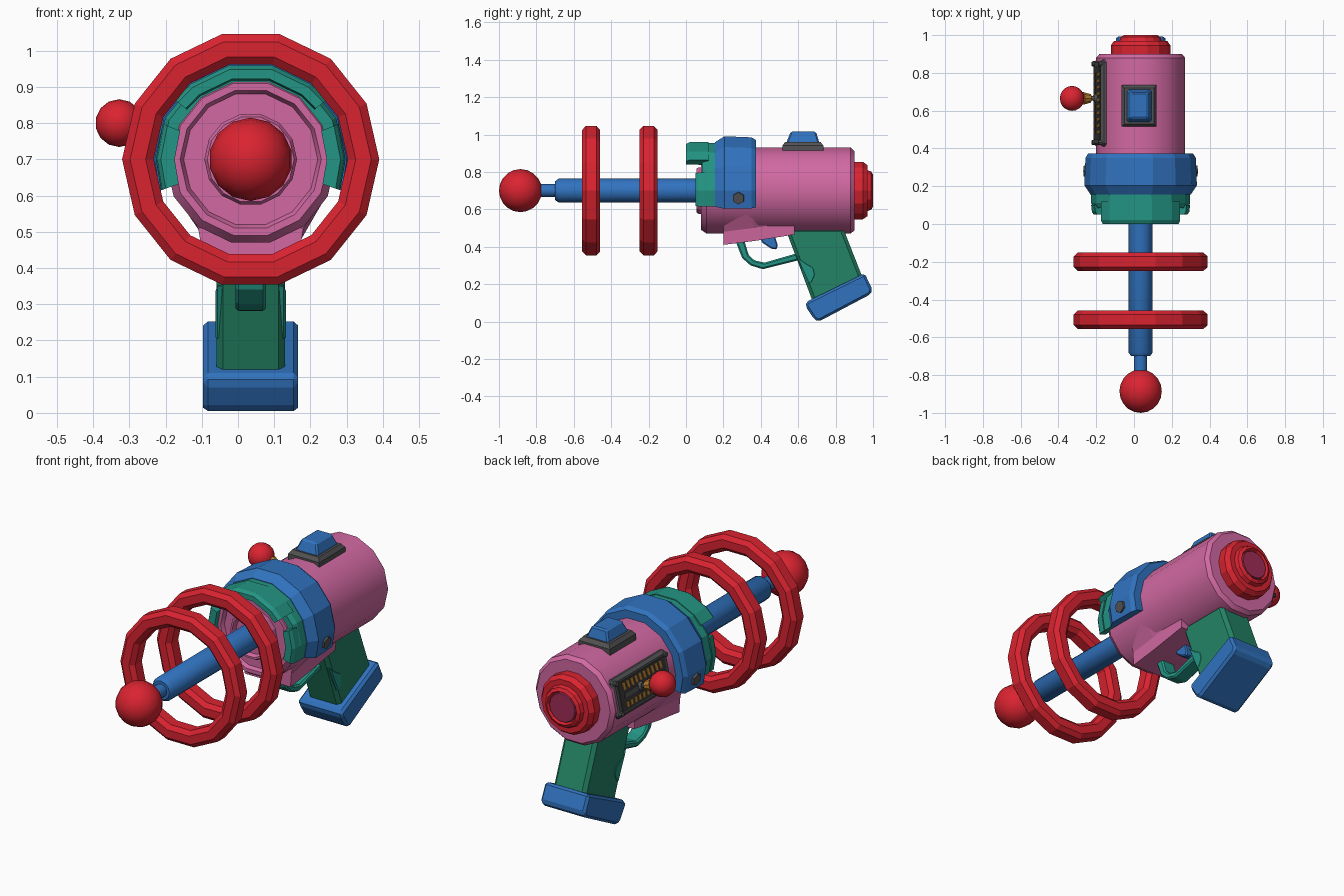
import bpy, bmesh, math
from mathutils import Vector, Matrix

if "Cube" in bpy.data.objects:
    bpy.data.objects.remove(bpy.data.objects["Cube"])

CX, CZ, SIDES = 0.035, 0.70, 14          # main axis runs along y


def mat(name, r, g, b):
    m = bpy.data.materials.new(name)
    m.diffuse_color = (r, g, b, 1)
    m.use_nodes = True
    m.node_tree.nodes["Principled BSDF"].inputs["Base Color"].default_value = m.diffuse_color
    return m


PINK = mat("pink", 0.64, 0.14, 0.36)
RED = mat("red", 0.70, 0.017, 0.03)
BLUE = mat("blue", 0.03, 0.17, 0.52)
TEAL = mat("teal", 0.017, 0.30, 0.23)
GREEN = mat("green", 0.017, 0.23, 0.13)
GREY = mat("grey", 0.085, 0.085, 0.09)
DARK = mat("dark_grey", 0.04, 0.04, 0.04)
GOLD = mat("gold", 0.55, 0.24, 0.03)
CRIMSON = mat("crimson", 0.35, 0.025, 0.09)


def finish(bm, name, m, smooth=None, bevel=0):
    bmesh.ops.recalc_face_normals(bm, faces=bm.faces)
    me = bpy.data.meshes.new(name)
    bm.to_mesh(me)
    bm.free()
    ob = bpy.data.objects.new(name, me)
    bpy.context.collection.objects.link(ob)
    me.materials.append(m)
    if bevel:
        mod = ob.modifiers.new("bevel", 'BEVEL')
        mod.width, mod.segments = bevel, 1
        mod.limit_method, mod.angle_limit = 'ANGLE', math.radians(30)
    if smooth:
        bpy.ops.object.select_all(action='DESELECT')
        ob.select_set(True)
        bpy.context.view_layer.objects.active = ob
        bpy.ops.object.shade_smooth_by_angle(angle=math.radians(smooth))
    return ob


def lathe(name, profile, m, angles=None, smooth=None, sides=SIDES):
    """Sweep a closed (radius, y) profile around the main axis, fully or over given angles."""
    full = angles is None
    if full:
        angles = [360 / sides * i for i in range(sides)]
    bm = bmesh.new()
    rows = []
    for a in angles:
        c, s = math.cos(math.radians(a)), math.sin(math.radians(a))
        rows.append([bm.verts.new((CX + r * c, y, CZ + r * s)) for r, y in profile])
    n, k = len(profile), len(rows)
    for i in range(k if full else k - 1):
        A, B = rows[i], rows[(i + 1) % k]
        for j in range(n):
            q = (j + 1) % n
            if profile[j][0] or profile[q][0]:
                bm.faces.new((A[j], A[q], B[q], B[j]))
    if not full:
        bm.faces.new(rows[0])
        bm.faces.new(rows[-1])
    bmesh.ops.remove_doubles(bm, verts=bm.verts, dist=1e-5)
    return finish(bm, name, m, smooth)


def loft(name, sections, m, bevel=0, smooth=None):
    """Join equal-length point loops and cap both ends."""
    bm = bmesh.new()
    rows = [[bm.verts.new(p) for p in s] for s in sections]
    n = len(rows[0])
    for A, B in zip(rows, rows[1:]):
        for j in range(n):
            bm.faces.new((A[j], A[(j + 1) % n], B[(j + 1) % n], B[j]))
    bm.faces.new(rows[0])
    bm.faces.new(rows[-1])
    return finish(bm, name, m, smooth, bevel)


def prism(name, pts, half, m, bevel=0):
    """Side outline in (y, z), extruded symmetrically across x."""
    return loft(name, [[(CX + s * half, y, z) for y, z in pts] for s in (-1, 1)], m, bevel)


def rod(name, p1, p2, r1, r2, m, sides=10, smooth=None):
    p1, p2 = Vector(p1), Vector(p2)
    d = p2 - p1
    M = Matrix.Translation((p1 + p2) / 2) @ d.to_track_quat('Z', 'Y').to_matrix().to_4x4()
    bm = bmesh.new()
    bmesh.ops.create_cone(bm, cap_ends=True, segments=sides, radius1=r1, radius2=r2,
                          depth=d.length, matrix=M)
    return finish(bm, name, m, smooth)


def ball(name, c, r, m):
    bm = bmesh.new()
    bmesh.ops.create_uvsphere(bm, u_segments=14, v_segments=10, radius=r,
                              matrix=Matrix.Translation(c) @ Matrix.Rotation(math.pi / 2, 4, 'X'))
    return finish(bm, name, m, 45)


# Barrel, tip ball and energy rings
ball("tip_ball", (CX, -0.885, CZ), 0.115, RED)
lathe("barrel", [(0, -0.8), (0.035, -0.8), (0.035, -0.7), (0.05, -0.7), (0.064, -0.68),
                 (0.064, 0.1), (0, 0.1)], BLUE, smooth=35, sides=12)
for i, y in enumerate((-0.507, -0.2)):
    lathe(f"barrel_ring_{i + 1}",
          [(0.355, y - 0.028), (0.333, y - 0.048), (0.29, y - 0.048), (0.268, y - 0.028),
           (0.268, y + 0.028), (0.29, y + 0.048), (0.333, y + 0.048), (0.355, y + 0.028)], RED)

# Main body with front lip and barrel socket
lathe("body", [(0, 0.10), (0.185, 0.10), (0.195, 0.08), (0.215, 0.08), (0.236, 0.11),
               (0.236, 0.88), (0.218, 0.90), (0, 0.90)], PINK, smooth=30)
lathe("barrel_socket", [(0, 0.075), (0.1, 0.075), (0.11, 0.055), (0.12, 0.055),
                        (0.128, 0.07), (0.128, 0.11), (0, 0.11)], PINK)


def under(y, low, w, h):
    return [(CX + x, y, z) for x, z in
            ((-0.135, low), (0.135, low), (0.14, low + 0.07), (w, h), (-w, h), (-0.14, low + 0.07))]


loft("under_housing", [under(0.2, 0.41, 0.145, 0.51), under(0.36, 0.43, 0.212, 0.605),
                       under(0.58, 0.465, 0.15, 0.56)], PINK)

# Rear cap
lathe("rear_cap", [(0, 0.89), (0.158, 0.89), (0.158, 0.945), (0.14, 0.97), (0.112, 0.97),
                   (0.105, 0.99), (0.088, 1.0), (0.08, 0.985), (0, 0.985)], RED)
lathe("rear_disc", [(0, 0.98), (0.08, 0.98), (0.075, 0.995), (0, 0.995)], CRIMSON)

# Wrap-around collars, open underneath
step = 360 / SIDES
arc = [-19] + [step * i for i in range(8)] + [199]
lathe("blue_collar", [(0.22, 0.155), (0.265, 0.155), (0.298, 0.205), (0.292, 0.35),
                      (0.278, 0.373), (0.22, 0.373)], BLUE, arc)
lathe("teal_collar", [(0.215, 0.085), (0.25, 0.085), (0.262, 0.11), (0.262, 0.18),
                      (0.215, 0.18)], TEAL, arc)
lathe("teal_visor", [(0.228, 0.0), (0.255, 0.0), (0.266, 0.02), (0.266, 0.12), (0.222, 0.12)],
      TEAL, [38] + [step * i for i in range(2, 6)] + [142])
for side, a in (("right", [-19, 0, 22]), ("left", [158, 180, 199])):
    lathe(f"teal_tab_{side}", [(0.21, 0.05), (0.248, 0.05), (0.258, 0.065), (0.262, 0.1),
                               (0.21, 0.1)], TEAL, a)
for side, s in (("right", 1), ("left", -1)):
    rod(f"collar_bolt_{side}", (CX + s * 0.26, 0.28, 0.665), (CX + s * 0.298, 0.28, 0.658),
        0.036, 0.033, GREY, 6)

# Grip, finger rest, base, trigger and guard
prism("grip", [(0.53, 0.50), (0.84, 0.50), (0.95, 0.22), (0.68, 0.10)], 0.095, GREEN, 0.018)
prism("finger_rest", [(0.585, 0.355), (0.655, 0.2), (0.675, 0.21), (0.692, 0.25),
                      (0.682, 0.29), (0.64, 0.315)], 0.097, TEAL, 0.006)
prism("grip_base", [(0.642, 0.105), (0.955, 0.258), (0.997, 0.17), (0.985, 0.145),
                    (0.71, 0.0), (0.685, 0.012), (0.64, 0.08)], 0.131, BLUE, 0.022)
prism("trigger_guard", [(0.265, 0.43), (0.30, 0.34), (0.345, 0.30), (0.41, 0.28),
                        (0.63, 0.335), (0.61, 0.37), (0.42, 0.315), (0.365, 0.327),
                        (0.335, 0.355), (0.31, 0.44)], 0.042, TEAL, 0.008)
prism("trigger", [(0.38, 0.47), (0.41, 0.42), (0.455, 0.39), (0.485, 0.385), (0.49, 0.41),
                  (0.47, 0.47)], 0.026, BLUE, 0.006)


# Top button on its base plate
def slab(y0, y1, hw, z):
    x0, x1 = CX - 0.008 - hw, CX - 0.008 + hw
    return [(x0, y0, z), (x1, y0, z), (x1, y1, z), (x0, y1, z)]


loft("button_base", [slab(0.515, 0.735, 0.092, 0.90), slab(0.515, 0.735, 0.092, 0.94),
                     slab(0.53, 0.72, 0.078, 0.96)], GREY)
loft("button", [slab(0.535, 0.715, 0.068, 0.94), slab(0.54, 0.71, 0.064, 0.965),
                slab(0.56, 0.695, 0.045, 1.015)], BLUE, 0.008)

# Side control panel; n points out of the body, t points up along the panel
ang = math.radians(90 + 3 * step)
n = Vector((math.cos(ang), 0, math.sin(ang)))
t = Vector((math.sin(ang), 0, -math.cos(ang)))


def at(d, y, h):
    return Vector((CX, y, CZ)) + n * d + t * h


def plate(name, y0, y1, h0, h1, d0, d1, m, bevel=0, slant=0):
    loft(name, [[at(d, y0, h0), at(d, y1, h0), at(d, y1 + slant, h1), at(d, y0 + slant, h1)]
                for d in (d0, d1)], m, bevel)


plate("panel_frame", 0.41, 0.87, -0.1, 0.1, 0.17, 0.236, GREY, 0.015)
plate("panel_face", 0.445, 0.835, -0.075, 0.075, 0.23, 0.239, DARK)
plate("lever_slot", 0.48, 0.80, -0.012, 0.012, 0.232, 0.243, GREY)
for i in range(10):
    y = 0.475 + i * 0.034
    plate(f"tick_upper_{i + 1}", y, y + 0.018, 0.028, 0.066, 0.235, 0.242, GOLD, 0, 0.006)
    plate(f"tick_lower_{i + 1}", y, y + 0.018, -0.06, -0.034, 0.235, 0.242, GOLD)
for y in (0.432, 0.848):
    for h in (-0.078, 0.078):
        rod("panel_screw", at(0.22, y, h), at(0.246, y, h), 0.016, 0.013, GREY, 8)

# Lever with ball handle
rod("lever_foot", at(0.232, 0.665, 0), at(0.255, 0.665, 0.002), 0.028, 0.018, GREY)
rod("lever_rod", at(0.235, 0.665, 0), at(0.35, 0.665, 0.015), 0.012, 0.012, GREY, 8, 50)
rod("lever_collar", at(0.275, 0.665, 0.005), at(0.318, 0.665, 0.012), 0.024, 0.035, GOLD)
ball("lever_ball", (-0.328, 0.665, 0.80), 0.066, RED)
